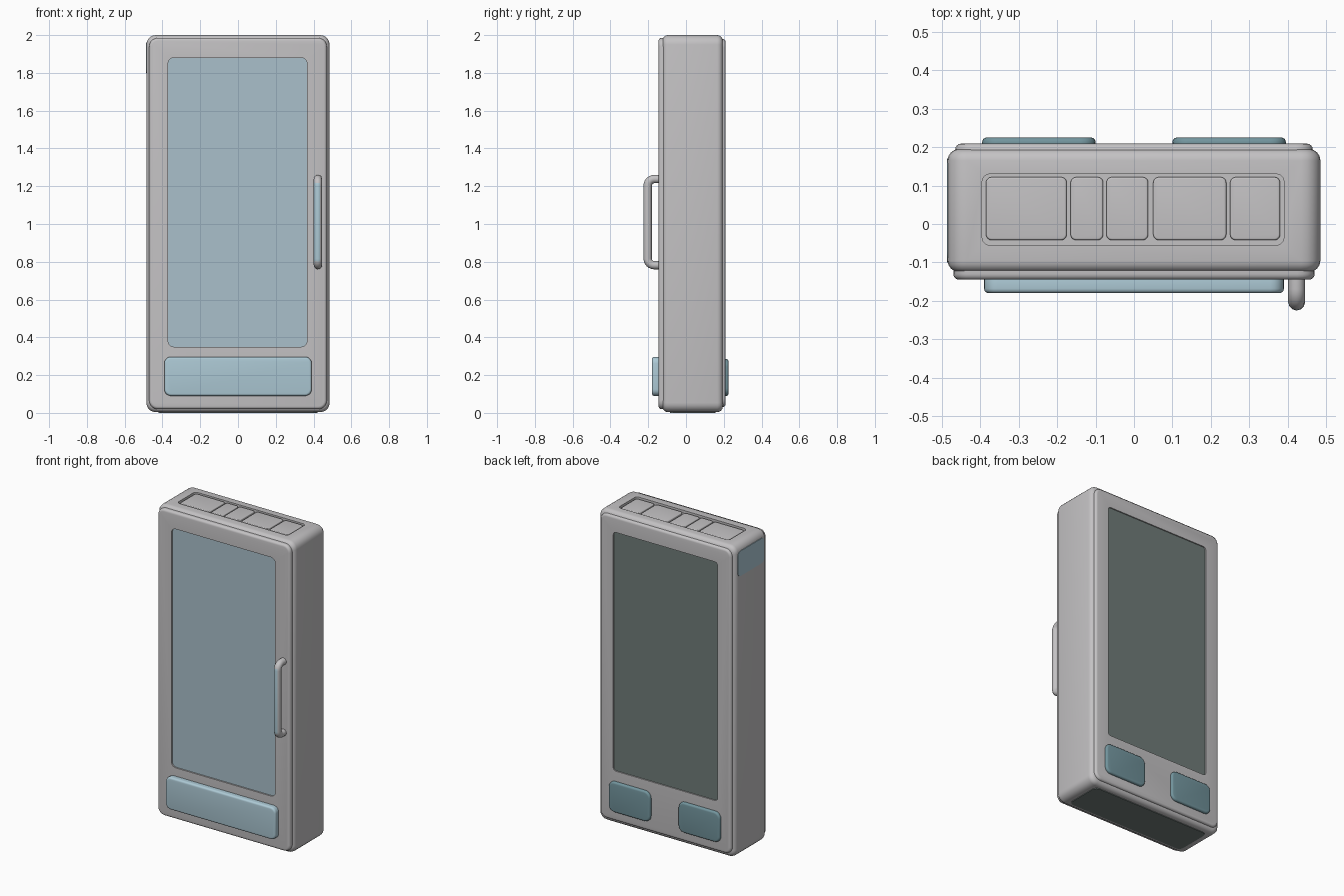
import bpy, bmesh, math
from mathutils import Vector

if "Cube" in bpy.data.objects:
    bpy.data.objects.remove(bpy.data.objects["Cube"])


def material(name, rgb):
    m = bpy.data.materials.new(name)
    m.diffuse_color = (*rgb, 1)
    m.use_nodes = True
    m.node_tree.nodes["Principled BSDF"].inputs["Base Color"].default_value = m.diffuse_color
    return m


GREY = material("warm grey", (0.55, 0.54, 0.55))
GLASS = material("pale blue glass", (0.40, 0.53, 0.60))
BLUE = material("light blue", (0.42, 0.59, 0.67))
DARK = material("dark green grey", (0.16, 0.20, 0.19))
TEAL = material("muted teal", (0.17, 0.30, 0.34))


def activate(ob):
    bpy.ops.object.select_all(action='DESELECT')
    ob.select_set(True)
    bpy.context.view_layer.objects.active = ob


def smooth(ob):
    activate(ob)
    bpy.ops.object.shade_smooth_by_angle(angle=math.radians(35))


def rounded_box(name, lo, hi, axis, corner, rim, mat):
    """Box whose outline seen along axis has round corners, with softened cap rims."""
    lo, hi = Vector(lo), Vector(hi)
    bm = bmesh.new()
    bmesh.ops.create_cube(bm, size=1)
    for v in bm.verts:
        v.co = Vector([(lo[i] + hi[i]) / 2 + v.co[i] * (hi[i] - lo[i]) for i in range(3)])
    sides = [e for e in bm.edges
             if abs(e.verts[0].co[axis] - e.verts[1].co[axis]) > 1e-5]
    bmesh.ops.bevel(bm, geom=sides, offset=corner, segments=5, profile=0.5, affect='EDGES')
    if rim:
        bm.normal_update()
        caps = [f for f in bm.faces if abs(f.normal[axis]) > 0.99]
        edges = list({e for f in caps for e in f.edges})
        bmesh.ops.bevel(bm, geom=edges, offset=rim, segments=4, profile=0.5, affect='EDGES')
    bmesh.ops.recalc_face_normals(bm, faces=bm.faces)
    me = bpy.data.meshes.new(name)
    bm.to_mesh(me)
    bm.free()
    me.materials.append(mat)
    ob = bpy.data.objects.new(name, me)
    bpy.context.collection.objects.link(ob)
    smooth(ob)
    return ob


def cut(ob, lo, hi, axis, corner):
    cutter = rounded_box("cutter", lo, hi, axis, corner, 0, GREY)
    mod = ob.modifiers.new("cut", 'BOOLEAN')
    mod.operation, mod.solver, mod.object = 'DIFFERENCE', 'EXACT', cutter
    activate(ob)
    bpy.ops.object.modifier_apply(modifier=mod.name)
    bpy.data.objects.remove(cutter)
    smooth(ob)


# Cabinet shell with a shallow recess in the top
shell = rounded_box("cabinet_shell", (-0.485, -0.125, 0.004), (0.485, 0.195, 2.0), 1, 0.05, 0.03, GREY)
cut(shell, (-0.395, -0.055, 1.982), (0.39, 0.13, 2.1), 2, 0.02)

# Door frame and back frame, each with a window opening
front = rounded_box("door_frame", (-0.47, -0.145, 0.02), (0.47, -0.09, 1.985), 1, 0.045, 0.015, GREY)
cut(front, (-0.37, -0.3, 0.35), (0.365, 0.0, 1.88), 1, 0.03)
back = rounded_box("back_frame", (-0.465, 0.16, 0.03), (0.465, 0.209, 1.98), 1, 0.045, 0.015, GREY)
cut(back, (-0.37, 0.1, 0.35), (0.37, 0.3, 1.88), 1, 0.02)

# Panels filling the openings
rounded_box("door_glass", (-0.375, -0.136, 0.345), (0.37, -0.128, 1.885), 1, 0.03, 0, GLASS)
rounded_box("back_panel", (-0.375, 0.195, 0.345), (0.375, 0.202, 1.885), 1, 0.02, 0, DARK)

# Kick panel and two rear pads
rounded_box("kick_panel", (-0.39, -0.18, 0.09), (0.39, -0.13, 0.297), 1, 0.035, 0.012, BLUE)
for side, a, b in (("left", -0.395, -0.10), ("right", 0.10, 0.395)):
    rounded_box("rear_pad_" + side, (a, 0.18, 0.09), (b, 0.225, 0.285), 1, 0.04, 0.012, TEAL)

# Tiles in the top recess
tiles = ((-0.385, -0.175), (-0.165, -0.08), (-0.072, 0.037), (0.05, 0.24), (0.25, 0.38))
for i, (a, b) in enumerate(tiles):
    rounded_box(f"top_tile_{i + 1}", (a, -0.042, 1.97), (b, 0.122, 1.996), 2, 0.015, 0.005, GREY)

# Base plate and the small patch high on the left side
rounded_box("base_plate", (-0.42, -0.085, 0.0), (0.42, 0.155, 0.008), 2, 0.03, 0, DARK)
rounded_box("side_patch", (-0.487, -0.10, 1.80), (-0.481, 0.17, 1.96), 0, 0.03, 0, BLUE)

# Door handle: a round bar bent at both ends
y_in, y_out, z0, z1, r = -0.12, -0.203, 0.782, 1.238, 0.035
path = [(y_in, z0)]
path += [(y_out + r - r * math.sin(t), z0 + r - r * math.cos(t))
         for t in (k * math.pi / 12 for k in range(7))]
path += [(y, z0 + z1 - z) for y, z in reversed(path)]
curve = bpy.data.curves.new("door_handle", 'CURVE')
curve.dimensions = '3D'
curve.bevel_depth, curve.bevel_resolution = 0.022, 4
spline = curve.splines.new('POLY')
spline.points.add(len(path) - 1)
for p, (y, z) in zip(spline.points, path):
    p.co = (0.423, y, z, 1)
handle = bpy.data.objects.new("door_handle", curve)
bpy.context.collection.objects.link(handle)
activate(handle)
bpy.ops.object.convert(target='MESH')
handle = bpy.context.view_layer.objects.active
handle.data.materials.clear()
handle.data.materials.append(GREY)
handle.data.materials.append(BLUE)
# Blue strip along the front left of the bar
for f in handle.data.polygons:
    n = f.normal
    f.material_index = int(0.8 < f.center.z < 1.22 and n.y < -0.1 and n.x < 0.35)
smooth(handle)
